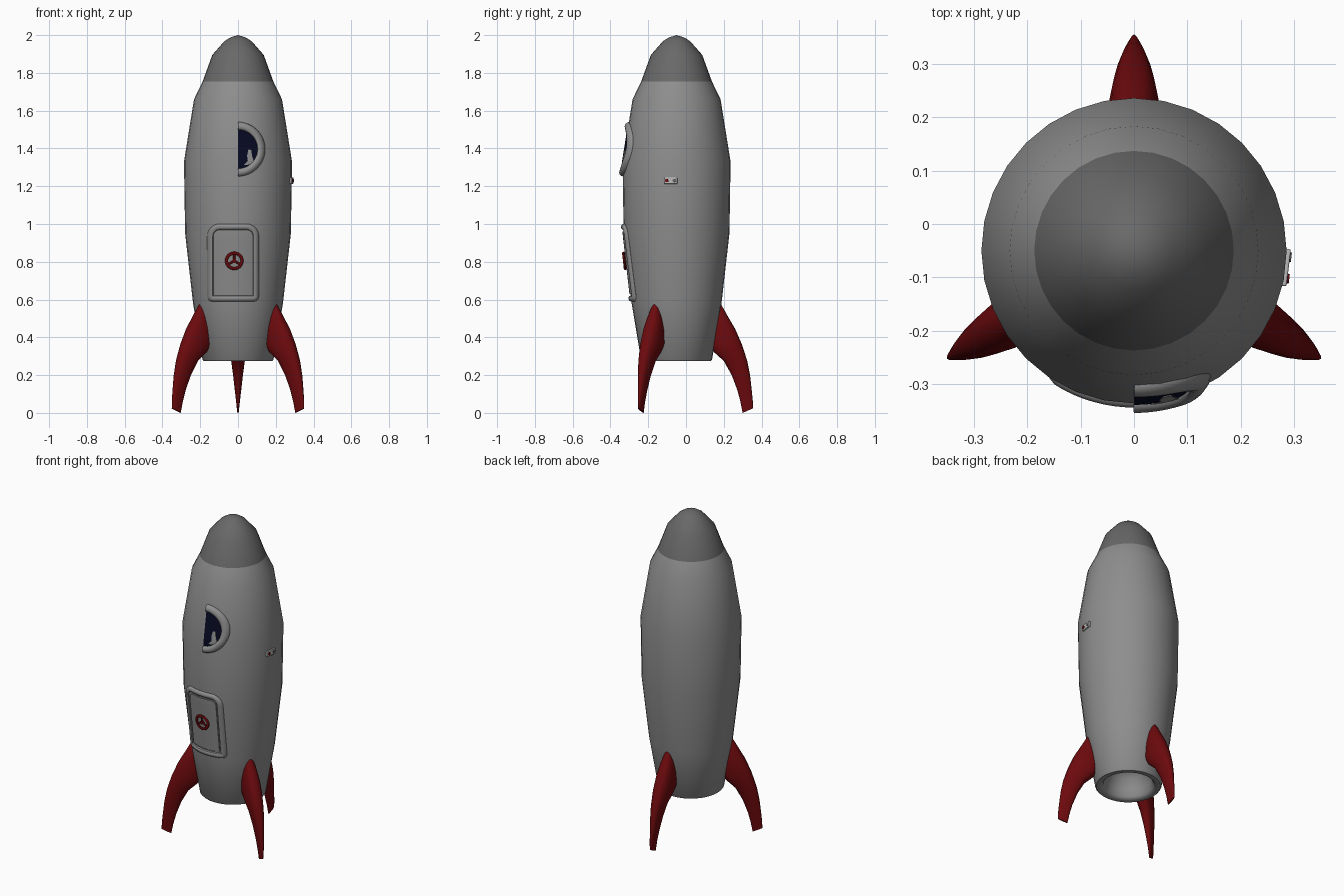
import bpy, bmesh
from math import sin, cos, pi, sqrt, radians, copysign
from mathutils import Vector

if "Cube" in bpy.data.objects:
    bpy.data.objects.remove(bpy.data.objects["Cube"])

CY = -0.05          # body axis offset in y
HULL = [(.188, .282), (.238, .58), (.28, .95), (.286, 1.33), (.233, 1.66), (.187, 1.755)]


def material(name, *rgb):
    m = bpy.data.materials.new(name)
    m.diffuse_color = (*rgb, 1)
    m.use_nodes = True
    m.node_tree.nodes["Principled BSDF"].inputs["Base Color"].default_value = m.diffuse_color
    return m


RED = material("red", .15, .003, .004)
GREY = material("hull_grey", .27, .27, .27)
DARK = material("dark_grey", .14, .14, .14)
PALE = material("pale_grey", .5, .5, .5)
NAVY = material("navy_glass", .002, .003, .016)


def loft(name, rings, mat=None, loop=False, caps=True, angle=40):
    """Skin a list of closed rings; loop joins last ring to first."""
    bm = bmesh.new()
    vs = [[bm.verts.new(p) for p in r] for r in rings]
    n = len(rings[0])
    for i in range(len(vs) if loop else len(vs) - 1):
        a, b = vs[i], vs[(i + 1) % len(vs)]
        for j in range(n):
            k = (j + 1) % n
            bm.faces.new((a[j], a[k], b[k], b[j]))
    if caps and not loop:
        bm.faces.new(vs[0])
        bm.faces.new(vs[-1])
    bmesh.ops.remove_doubles(bm, verts=bm.verts, dist=1e-5)
    bmesh.ops.recalc_face_normals(bm, faces=bm.faces)
    me = bpy.data.meshes.new(name)
    bm.to_mesh(me)
    bm.free()
    ob = bpy.data.objects.new(name, me)
    bpy.context.collection.objects.link(ob)
    if mat:
        me.materials.append(mat)
    smooth(ob, angle)
    return ob


def smooth(ob, angle=40):
    bpy.ops.object.select_all(action='DESELECT')
    ob.select_set(True)
    bpy.context.view_layer.objects.active = ob
    bpy.ops.object.shade_smooth_by_angle(angle=radians(angle))


def lathe(name, profile, mat=None, n=32):
    rings = [[(r * cos(2 * pi * j / n), CY + r * sin(2 * pi * j / n), z) for j in range(n)]
             for r, z in profile]
    return loft(name, rings, mat, caps=False)


def on_hull(x, z, off):
    """Point on the front of the hull, pushed outward by off."""
    for (r0, z0), (r1, z1) in zip(HULL, HULL[1:]):
        if z <= z1:
            break
    r = r0 + (r1 - r0) * (z - z0) / (z1 - z0)
    return (x, CY - sqrt(max(r * r - x * x, 0)) - off, z)


def trim(name, path, w, h, base=0, mat=None, loop=True, n=10):
    """Tube following an (x, z) path on the hull surface."""
    rings, m = [], len(path)
    for i in range(m):
        x, z = path[i]
        p = path[i - 1] if loop or i else path[0]
        q = path[(i + 1) % m] if loop or i < m - 1 else path[-1]
        t = Vector((q[0] - p[0], q[1] - p[1])).normalized()
        rings.append([on_hull(x - t.y * w * cos(a), z + t.x * w * cos(a), base + h * sin(a))
                      for a in (2 * pi * k / n for k in range(n))])
    return loft(name, rings, mat, loop)


def plate(name, outline, centre, off, mat=None, steps=8):
    """Thin plate lying on the hull."""
    cx, cz = centre
    rings = [[on_hull(x, z, -.01) for x, z in outline]]
    for s in range(steps):
        f = 1 - s / steps
        rings.append([on_hull(cx + (x - cx) * f, cz + (z - cz) * f, off) for x, z in outline])
    return loft(name, rings, mat)


def arc(cx, cz, r, a0, a1, n):
    return [(cx + r * cos(radians(a0 + (a1 - a0) * i / n)),
             cz + r * sin(radians(a0 + (a1 - a0) * i / n))) for i in range(n + 1)]


def rounded_rect(x0, x1, z0, z1, rt, rb):
    corners = (arc(x1 - rt, z1 - rt, rt, 0, 90, 6), arc(x0 + rt, z1 - rt, rt, 90, 180, 6),
               arc(x0 + rb, z0 + rb, rb, 180, 270, 3), arc(x1 - rb, z0 + rb, rb, 270, 360, 3))
    pts = []
    for i, c in enumerate(corners):
        a, b = c[-1], corners[(i + 1) % 4][0]
        pts += c + [(a[0] + (b[0] - a[0]) * k / 7, a[1] + (b[1] - a[1]) * k / 7) for k in range(1, 7)]
    return pts


# Hull with hollow exhaust opening, and nose
lathe("hull", [(0, .44), (.07, .43), (.11, .39), (.132, .33), (.142, .29), (.152, .278),
               (.167, .274), (.182, .275)] + HULL, GREY)
lathe("nose", [(.187, 1.755), (.136, 1.895), (.072, 1.968), (.04, 1.988), (0, 2)], DARK)

# Three curved fins: z, inner radius, outer radius, half thickness
FIN = [(.58, .215, .232, .006), (.555, .195, .247, .022), (.51, .18, .272, .036),
       (.445, .165, .31, .046), (.365, .165, .345, .048), (.32, .2, .36, .043),
       (.275, .25, .374, .036), (.2, .292, .389, .026), (.12, .322, .398, .017),
       (.06, .338, .404, .01), (.012, .35, .405, .005)]
for i, name in enumerate(("fin_back", "fin_left", "fin_right")):
    d = radians(90 + 120 * i)
    rings = []
    for z, r0, r1, t in FIN:
        ring = []
        for k in range(20):
            a = 2 * pi * k / 20
            u = (r0 + r1) / 2 + (r1 - r0) / 2 * cos(a)
            v = t * copysign(abs(sin(a)) ** .75, sin(a))
            tilt = .012 * cos(a) if z < .03 else 0
            ring.append((u * cos(d) - v * sin(d), CY + u * sin(d) + v * cos(d), z + tilt))
        rings.append(ring)
    loft(name, rings, RED, angle=50)

# Half-round window with a small highlight
WZ = 1.396
trim("window_frame", arc(0, WZ, .123, -90, 90, 24), .021, .019, mat=GREY, loop=False, n=12)
plate("window_glass", arc(0, WZ, .115, -90, 90, 24), (0, WZ), .003, NAVY)
plate("window_highlight", [(.03, 1.312), (.07, 1.315), (.083, 1.335), (.075, 1.36),
                           (.07, 1.392), (.055, 1.395), (.048, 1.36), (.052, 1.335)],
      (.063, 1.34), .005, GREY, 3)

# Door, frame and hand wheel
trim("door_frame", rounded_rect(-.147, .095, .605, .985, .05, .012), .016, .014, mat=GREY)
plate("door_panel", rounded_rect(-.118, .074, .63, .96, .03, .006), (-.022, .795), .006, GREY)
WX, HZ = -.02, .805
trim("wheel_rim", arc(WX, HZ, .041, 0, 345, 23), .008, .007, .014, RED)
for i in range(3):
    a = radians(90 + 120 * i)
    trim(f"wheel_spoke_{i + 1}", [(WX, HZ), (WX + .041 * cos(a), HZ + .041 * sin(a))],
         .006, .005, .014, RED, loop=False, n=8)
plate("wheel_hub", arc(WX, HZ, .011, 0, 337.5, 15), (WX, HZ), .02, RED, 2)

# Small control box with two buttons on the right side
turn = -.12
bpy.ops.mesh.primitive_cube_add(size=1, location=(.281, -.081, 1.23), rotation=(0, 0, turn))
box = bpy.context.object
box.name = "control_box"
box.scale = (.018, .07, .034)
bpy.ops.object.transform_apply(location=False, rotation=False, scale=True)
box.data.materials.append(PALE)
bev = box.modifiers.new("bevel", 'BEVEL')
bev.width, bev.segments = .003, 2
smooth(box)
for name, y, x, mat in (("red_button", -.102, .287, RED), ("dark_button", -.062, .291, DARK)):
    bpy.ops.mesh.primitive_cylinder_add(vertices=16, radius=.009, depth=.008,
                                        location=(x, y, 1.23), rotation=(0, pi / 2, turn))
    b = bpy.context.object
    b.name = name
    b.data.materials.append(mat)
    smooth(b)
